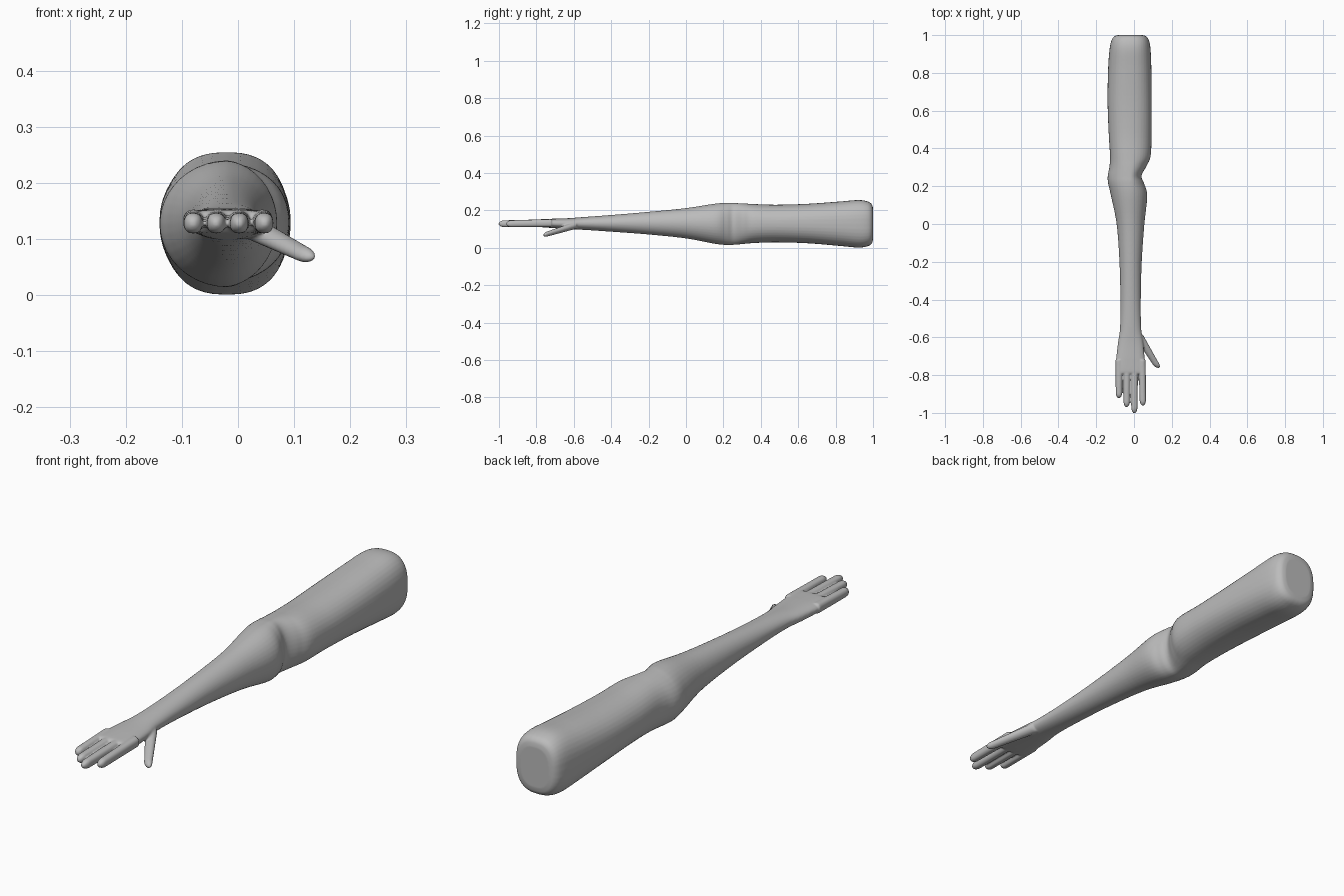
import bpy, bmesh, math

cube = bpy.data.objects.get("Cube")
if cube:
    bpy.data.objects.remove(cube, do_unlink=True)

skin = bpy.data.materials.new("plain_grey")
skin.use_nodes = True
grey = (0.5, 0.5, 0.5, 1)
skin.diffuse_color = grey
skin.node_tree.nodes["Principled BSDF"].inputs["Base Color"].default_value = grey

SIDES = 40


def refine(rows, steps):
    """Smoothly interpolate between neighbouring cross-sections."""
    out = []
    for i in range(len(rows) - 1):
        a, b, c, d = (rows[max(i - 1, 0)], rows[i], rows[i + 1],
                      rows[min(i + 2, len(rows) - 1)])
        for s in range(steps):
            t = s / steps
            out.append([q + 0.5 * t * (r - p + t * (2*p - 5*q + 4*r - s2 + t * (3*(q - r) + s2 - p)))
                        for p, q, r, s2 in zip(a, b, c, d)])
    return out + [rows[-1]]


def loft(bm, rows, spine=None):
    """Rows are y, left x, right x, bottom z, top z, squareness."""
    rings = []
    for y, x0, x1, z0, z1, power in rows:
        xm = (x0 + x1) / 2 if spine is None else spine
        zm, h = (z0 + z1) / 2, (z1 - z0) / 2
        ring = []
        for k in range(SIDES):
            a = math.tau * k / SIDES
            c, s = math.cos(a), math.sin(a)
            w = x1 - xm if c > 0 else xm - x0
            x = xm + w * math.copysign(abs(c) ** (2 / power), c)
            z = zm + h * math.copysign(abs(s) ** (2 / power), s)
            ring.append(bm.verts.new((x, y, z)))
        rings.append(ring)
    for a, b in zip(rings, rings[1:]):
        for k in range(SIDES):
            n = (k + 1) % SIDES
            bm.faces.new((a[k], a[n], b[n], b[k]))
    bm.faces.new(rings[0][::-1])
    bm.faces.new(rings[-1])


def digit(bm, root, tip, wide, high, taper, power):
    """Tapered finger with a rounded end."""
    rows, n = [], 24
    for i in range(n + 1):
        t = math.sin(i / n * math.pi / 2)
        x, y, z = (p + (q - p) * t for p, q in zip(root, tip))
        r = 1 - taper * t
        if t > 0.88:
            r *= math.sqrt(max(1 - ((t - 0.88) / 0.12) ** 2, 0.01))
        rows.append((y, x - wide * r, x + wide * r, z - high * r, z + high * r, power))
    loft(bm, rows)


bm = bmesh.new()

# Upper arm, elbow crease, forearm and palm
arm = [
    (1.0, -0.085, 0.045, 0.045, 0.21, 2.6),
    (0.993, -0.105, 0.065, 0.022, 0.233, 2.6),
    (0.97, -0.12, 0.08, 0.008, 0.248, 2.6),
    (0.92, -0.13, 0.088, 0.001, 0.255, 2.5),
    (0.82, -0.137, 0.092, 0.01, 0.247, 2.4),
    (0.65, -0.14, 0.094, 0.024, 0.235, 2.3),
    (0.48, -0.134, 0.093, 0.029, 0.23, 2.2),
    (0.36, -0.127, 0.088, 0.025, 0.234, 2.2),
    (0.305, -0.13, 0.065, 0.02, 0.237, 2.1),
    (0.255, -0.139, 0.04, 0.016, 0.239, 2),
    (0.215, -0.137, 0.053, 0.015, 0.24, 2),
    (0.15, -0.122, 0.07, 0.022, 0.235, 2),
    (0.0, -0.092, 0.055, 0.05, 0.212, 2),
    (-0.2, -0.077, 0.041, 0.071, 0.192, 2),
    (-0.4, -0.072, 0.036, 0.086, 0.175, 2),
    (-0.55, -0.074, 0.038, 0.096, 0.164, 2.1),
    (-0.63, -0.085, 0.049, 0.1, 0.158, 2.3),
    (-0.72, -0.095, 0.057, 0.106, 0.155, 2.6),
    (-0.78, -0.097, 0.061, 0.111, 0.152, 3),
    (-0.793, -0.094, 0.058, 0.115, 0.148, 3),
]
loft(bm, refine(arm, 6), spine=-0.02)

# Four fingers, from the little finger to the index finger
for root_x, tip_x, tip_y in ((-0.079, -0.08, -0.922), (-0.038, -0.039, -0.97),
                             (0.002, 0.002, -1.003), (0.043, 0.047, -0.962)):
    digit(bm, (root_x, -0.72, 0.132), (tip_x, tip_y, 0.128), 0.019, 0.021, 0.14, 2.4)

# Thumb
digit(bm, (0.02, -0.585, 0.122), (0.129, -0.763, 0.067), 0.027, 0.02, 0.35, 2)

bmesh.ops.recalc_face_normals(bm, faces=bm.faces)
mesh = bpy.data.meshes.new("arm_with_hand")
bm.to_mesh(mesh)
bm.free()
arm_obj = bpy.data.objects.new("arm_with_hand", mesh)
bpy.context.collection.objects.link(arm_obj)
bpy.context.view_layer.objects.active = arm_obj
arm_obj.select_set(True)

# Fuse the parts into one skin and soften the joins
fuse = arm_obj.modifiers.new("fuse", "REMESH")
fuse.mode = "VOXEL"
fuse.voxel_size = 0.004
fuse.use_smooth_shade = True
soften = arm_obj.modifiers.new("soften", "SMOOTH")
soften.factor = 0.5
soften.iterations = 5
for name in ("fuse", "soften"):
    bpy.ops.object.modifier_apply(modifier=name)

arm_obj.data.materials.clear()
arm_obj.data.materials.append(skin)
bpy.ops.object.shade_smooth()
